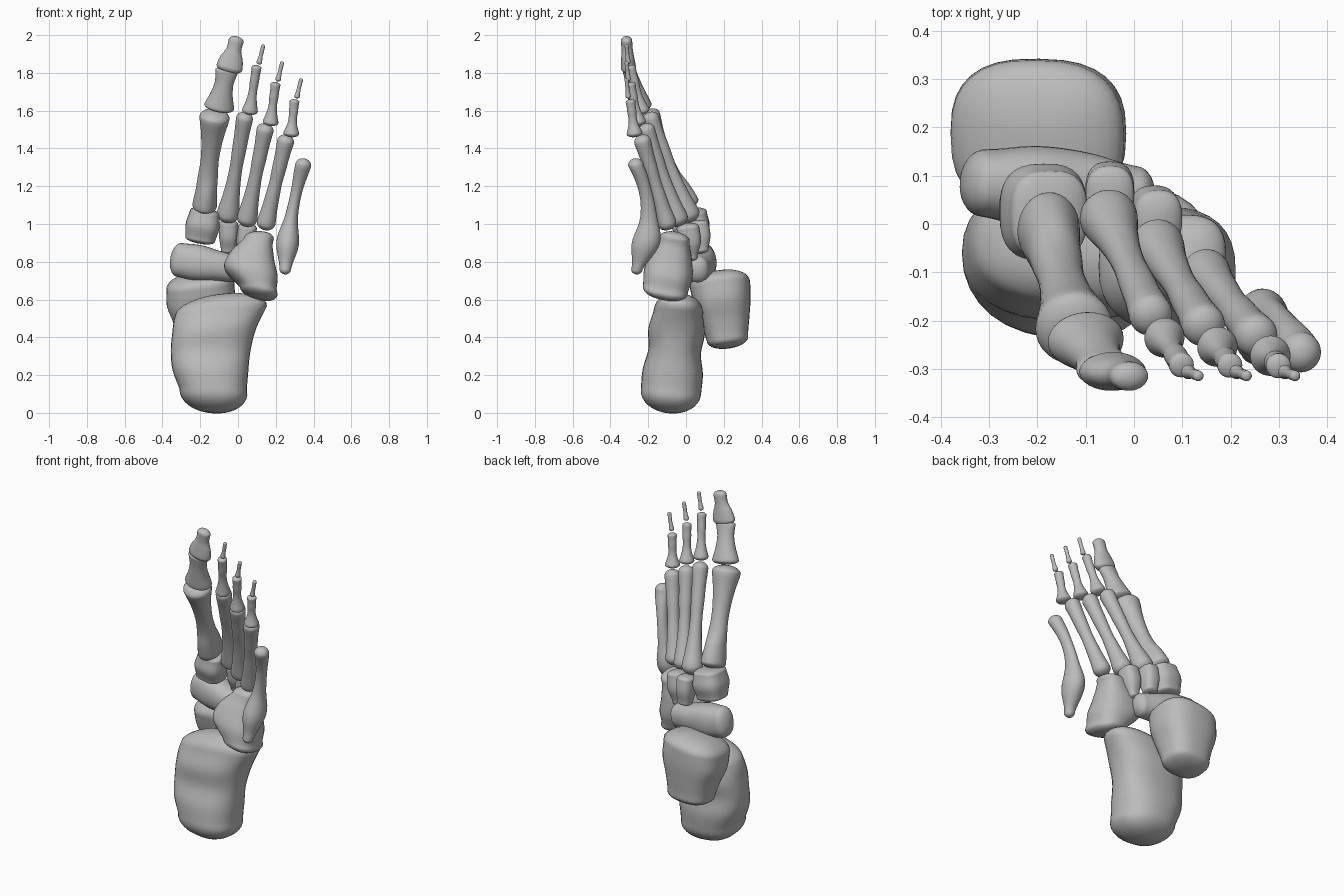
import bpy, bmesh, math
from mathutils import Vector

cube = bpy.data.objects.get("Cube")
if cube:
    bpy.data.objects.remove(cube)

GREY = (.5, .5, .5, 1)
bone_material = bpy.data.materials.new("bone grey")
bone_material.use_nodes = True
bone_material.diffuse_color = GREY
bone_material.node_tree.nodes["Principled BSDF"].inputs["Base Color"].default_value = GREY

SIDES = 32
STEPS = 24
DOME_STEPS = 8


def smooth_value(values, t):
    """Catmull-Rom value at t along evenly spaced values."""
    last = len(values) - 1
    i = min(int(t * last), last - 1)
    f = t * last - i
    a, b, c, d = (values[min(max(i + k, 0), last)] for k in (-1, 0, 1, 2))
    tangent_b, tangent_c = (c - a) / 2, (d - b) / 2
    ease = f * f * (3 - 2 * f)
    return (b + (c - b) * ease + tangent_b * f * (1 - f) ** 2
            - tangent_c * f * f * (1 - f))


def squircle(angle, power):
    """Point on a rounded square or, with power 2, a circle."""
    c, s = math.cos(angle), math.sin(angle)
    return (math.copysign(abs(c) ** (2 / power), c),
            math.copysign(abs(s) ** (2 / power), s))


def bone(name, start, end, widths, depths, bend=(0, 0, 0), lean=(0, 0), power=2, dome=.5):
    """Skin a bone from start to end through half widths and half depths, with domed ends.
    Lean is the slope of the first and last cross-section along their width."""
    start, end, bend = Vector(start), Vector(end), Vector(bend)
    direction = (end - start).normalized()
    # Cross-section axes square to the bone
    reference = Vector((0, 1, 0)) if abs(direction.x) > abs(direction.z) else Vector((1, 0, 0))
    across = (reference - direction * direction.dot(reference)).normalized()
    through = direction.cross(across)

    rings = []
    for step in range(STEPS + 1):
        t = step / STEPS
        centre = start.lerp(end, t) + bend * 4 * t * (1 - t)
        slope = lean[0] + (lean[1] - lean[0]) * t
        rings.append((centre, smooth_value(widths, t), smooth_value(depths, t), slope))

    def domed(ring, outward):
        centre, width, depth, slope = ring
        height = min(width, depth) * dome
        angles = [math.pi / 2 * k / DOME_STEPS for k in range(1, DOME_STEPS)]
        return [(centre + outward * height * math.sin(a), width * math.cos(a),
                 depth * math.cos(a), slope) for a in angles]

    rings = domed(rings[0], -direction)[::-1] + rings + domed(rings[-1], direction)

    # Skin the rings
    bm = bmesh.new()
    loops = []
    for centre, width, depth, slope in rings:
        loop = []
        for k in range(SIDES):
            x, y = squircle(math.tau * k / SIDES, power)
            sloped = across + direction * slope
            loop.append(bm.verts.new(centre + sloped * width * x + through * depth * y))
        loops.append(loop)
    for low, high in zip(loops, loops[1:]):
        for k in range(SIDES):
            bm.faces.new((low[k - 1], low[k], high[k], high[k - 1]))
    bm.faces.new(loops[0][::-1])
    bm.faces.new(loops[-1])
    bmesh.ops.recalc_face_normals(bm, faces=bm.faces)
    for face in bm.faces:
        face.smooth = True
    mesh = bpy.data.meshes.new(name)
    bm.to_mesh(mesh)
    bm.free()
    mesh.materials.append(bone_material)
    bpy.context.collection.objects.link(bpy.data.objects.new(name, mesh))


def waisted_bone(name, start, end, base, waist, head, base_depth=1, dome=.8):
    """Slender bone that swells at both ends."""
    start, end = Vector(start), Vector(end)
    direction = (end - start).normalized()
    start += direction * base * dome
    end -= direction * head * dome
    widths = [base, (base + waist) / 2, waist * 1.1, waist, waist * 1.1, (waist + head) / 2, head]
    depths = [w * base_depth for w in widths[:2]] + widths[2:]
    bone(name, start, end, widths, depths, dome=dome)


# Heel and ankle
bone("heel_bone", (-.13, -.08, .11), (-.09, -.04, .54),
     widths=(.18, .2, .21, .22, .24), depths=(.16, .16, .14, .15, .13),
     bend=(-.035, 0, 0), lean=(0, .2), power=2.4, dome=.7)
bone("ankle_bone", (-.19, .22, .39), (-.2, .18, .68),
     widths=(.13, .15, .18, .18), depths=(.11, .13, .15, .16),
     lean=(0, .1), power=2.6, dome=.45)

# Midfoot
bone("navicular", (-.31, .085, .81), (0, .06, .76),
     widths=(.07, .085, .08, .06), depths=(.09, .095, .08, .07), power=2.3, dome=.7)
bone("cuboid", (.11, -.11, .65), (.11, -.06, .92),
     widths=(.1, .14, .12, .08), depths=(.12, .13, .11, .08),
     bend=(-.045, 0, 0), lean=(-.2, 0), power=2.5)
bone("inner_cuneiform", (-.2, .03, .92), (-.175, .02, 1.06),
     widths=(.08, .09, .08), depths=(.08, .1, .09), power=2.8, dome=.3)
bone("middle_cuneiform", (-.05, .08, .86), (-.05, .06, 1),
     widths=(.04, .05, .05), depths=(.04, .06, .06), power=2.6, dome=.4)
bone("outer_cuneiform", (.03, .03, .82), (.05, .01, .98),
     widths=(.03, .05, .05), depths=(.03, .06, .06), power=2.6)

# Great toe
waisted_bone("metatarsal_1", (-.18, 0, 1.07), (-.12, -.23, 1.6), .065, .048, .08,
             base_depth=1.3, dome=.5)
bone("great_toe_near", (-.1, -.24, 1.62), (-.06, -.3, 1.81),
     widths=(.08, .06, .05, .06), depths=(.06, .05, .04, .035), dome=.4)
bone("great_toe_tip", (-.045, -.305, 1.83), (-.01, -.315, 1.97),
     widths=(.07, .06, .04, .04), depths=(.04, .035, .03, .03), dome=.8)

# Three middle rays, stepping outward and down
for ray in range(3):
    number = ray + 2
    foot = Vector((-.06, .03, 1.01)) + ray * Vector((.1, -.06, -.02))
    knuckle = Vector((.04, -.2, 1.59)) + ray * Vector((.11, -.02, -.06))
    joint = Vector((.1, -.295, 1.84)) + ray * Vector((.1, 0, -.09))
    tip_start = joint + Vector((.01, -.01, .005))
    waisted_bone(f"metatarsal_{number}", foot, knuckle, .06 - ray * .005, .034, .045)
    waisted_bone(f"toe_{number}_near", knuckle + Vector((.02, -.03, -.01)), joint,
                 .042, .022, .026, dome=.5)
    waisted_bone(f"toe_{number}_tip", tip_start, tip_start + Vector((.025, -.01, .105)),
                 .015, .01, .011)

# Outer ray
bone("metatarsal_5", (.25, -.26, .76), (.345, -.265, 1.31),
     widths=(.03, .06, .035, .03, .042), depths=(.03, .075, .045, .035, .042),
     bend=(-.015, .065, 0), dome=.9)
